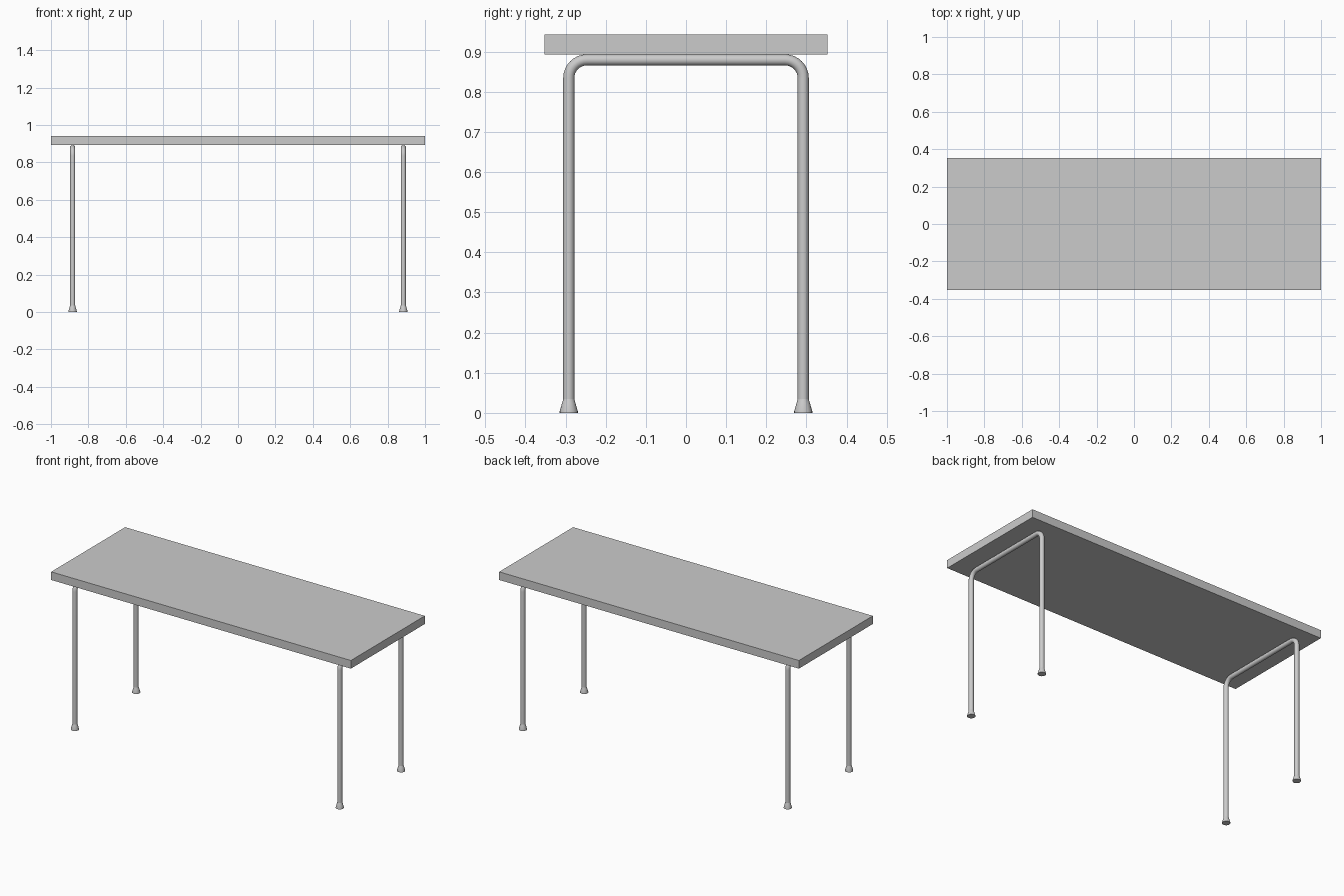
import bpy
import bmesh
from math import sin, cos, pi

cube = bpy.data.objects.get("Cube")
if cube:
    bpy.data.objects.remove(cube, do_unlink=True)

TOP_Z, THICK = 0.942, 0.049
TUBE_R, BEND_R = 0.0138, 0.045
LEG_X, LEG_Y = 0.884, 0.292

grey = bpy.data.materials.new("light grey")
grey.use_nodes = True
grey.diffuse_color = (0.6, 0.6, 0.6, 1)
grey.node_tree.nodes["Principled BSDF"].inputs["Base Color"].default_value = (0.6, 0.6, 0.6, 1)


def select(obj):
    bpy.ops.object.select_all(action="DESELECT")
    obj.select_set(True)
    bpy.context.view_layer.objects.active = obj


def smooth(obj):
    select(obj)
    bpy.ops.object.shade_smooth_by_angle(angle=0.6)


# Tabletop slab
bpy.ops.mesh.primitive_cube_add(size=1, location=(0, 0, TOP_Z - THICK / 2))
tabletop = bpy.context.object
tabletop.name = "tabletop"
tabletop.scale = (2, 0.705, THICK)
bpy.ops.object.transform_apply(location=False, rotation=False, scale=True)
tabletop.data.materials.append(grey)


def leg_frame(name, x):
    """Bent tube: up one side, across under the top, down the other."""
    rail_z = TOP_Z - THICK - TUBE_R
    points = [(-LEG_Y, 0.005)]
    for side in (-1, 1):
        for i in range(9):
            a = i / 8 * pi / 2
            out, up = (cos(a), sin(a)) if side < 0 else (sin(a), cos(a))
            points.append((side * (LEG_Y - BEND_R + BEND_R * out),
                           rail_z - BEND_R + BEND_R * up))
    points.append((LEG_Y, 0.005))
    curve = bpy.data.curves.new(name, "CURVE")
    curve.dimensions = "3D"
    curve.bevel_depth = TUBE_R
    curve.bevel_resolution = 6
    curve.use_fill_caps = True
    spline = curve.splines.new("POLY")
    spline.points.add(len(points) - 1)
    for p, (y, z) in zip(spline.points, points):
        p.co = (0, y, z, 1)
    obj = bpy.data.objects.new(name, curve)
    obj.location.x = x
    bpy.context.collection.objects.link(obj)
    select(obj)
    bpy.ops.object.convert(target="MESH")
    obj = bpy.context.object
    obj.name = name
    obj.data.materials.clear()
    obj.data.materials.append(grey)
    smooth(obj)


def foot(name, x, y, sides=20):
    """Flared cap turned from a short profile."""
    bm = bmesh.new()
    rings = []
    for r, z in ((0.0225, 0), (0.0225, 0.004), (0.0168, 0.024), (0.0138, 0.034)):
        rings.append([bm.verts.new((r * cos(2 * pi * i / sides), r * sin(2 * pi * i / sides), z))
                      for i in range(sides)])
    for low, high in zip(rings, rings[1:]):
        for i in range(sides):
            j = (i + 1) % sides
            bm.faces.new((low[i], low[j], high[j], high[i]))
    bm.faces.new(rings[0][::-1])
    bm.faces.new(rings[-1])
    mesh = bpy.data.meshes.new(name)
    bm.to_mesh(mesh)
    bm.free()
    mesh.materials.append(grey)
    obj = bpy.data.objects.new(name, mesh)
    obj.location = (x, y, 0)
    bpy.context.collection.objects.link(obj)
    smooth(obj)


# Leg frame and two feet at each end
for side, sx in (("left", 1), ("right", -1)):
    leg_frame(side + "_leg_frame", sx * LEG_X)
    for end, sy in (("front", -1), ("back", 1)):
        foot(f"{end}_{side}_foot", sx * LEG_X, sy * LEG_Y)
